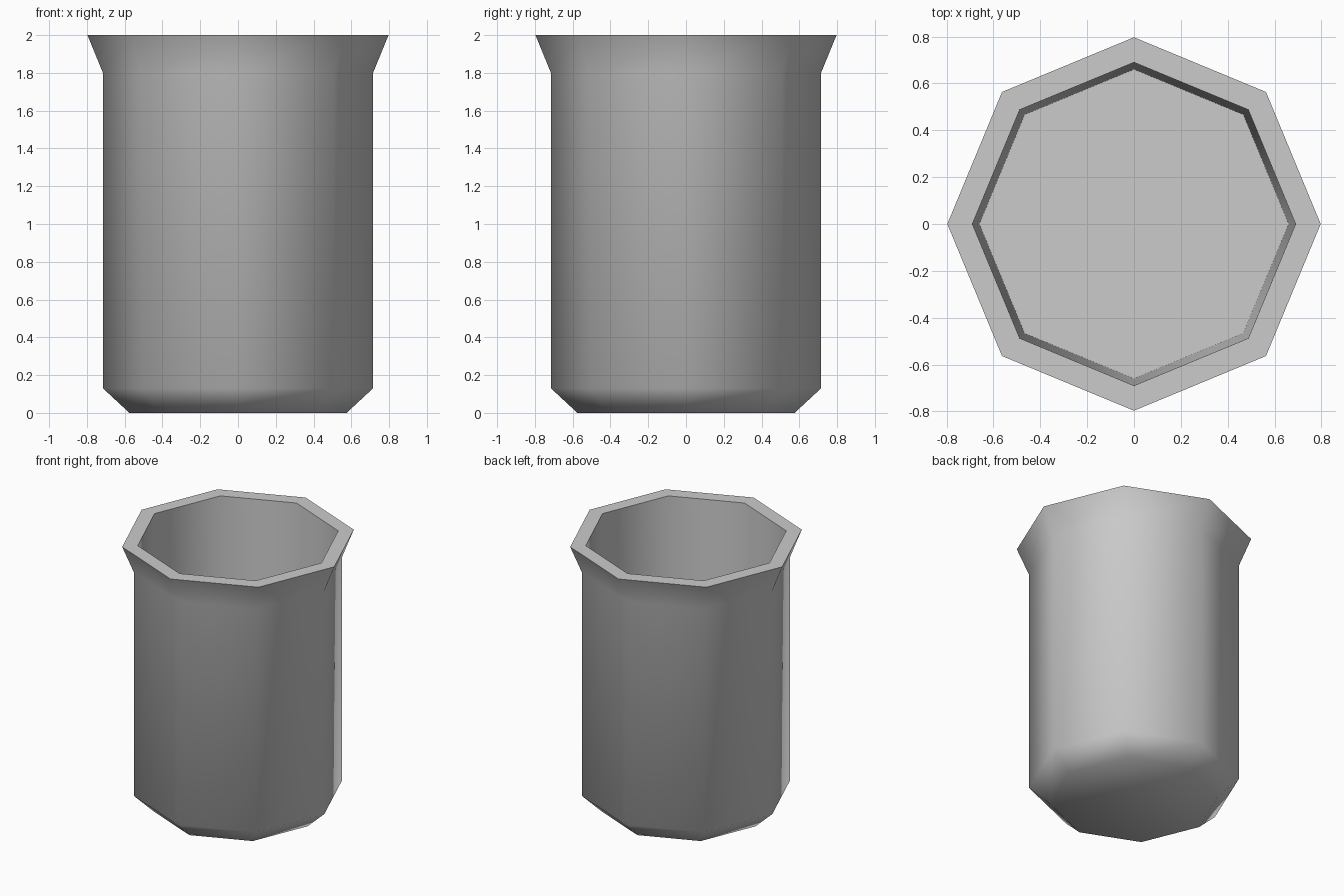
import bpy
import bmesh
import math

default_cube = bpy.data.objects.get("Cube")
if default_cube:
    bpy.data.objects.remove(default_cube, do_unlink=True)

SIDES = 8

# Single grey material
grey = bpy.data.materials.new("light_grey")
grey.use_nodes = True
colour = (0.6, 0.6, 0.6, 1)
grey.diffuse_color = colour
grey.node_tree.nodes["Principled BSDF"].inputs["Base Color"].default_value = colour

# Cup profile (radius, height): base, chamfer, wall, flared lip, inner wall, floor
profile = [(0.575, 0), (0.715, 0.13), (0.715, 1.8), (0.797, 2),
           (0.69, 2), (0.66, 0.13)]

bm = bmesh.new()
rings = []
for radius, z in profile:
    angles = [math.tau * i / SIDES for i in range(SIDES)]
    rings.append([bm.verts.new((radius * math.cos(a), radius * math.sin(a), z))
                  for a in angles])

# Walls between neighbouring rings
for low, high in zip(rings, rings[1:]):
    for i in range(SIDES):
        j = (i + 1) % SIDES
        bm.faces.new((low[i], low[j], high[j], high[i]))

# Underside and inner floor
bm.faces.new(rings[0][::-1])
bm.faces.new(rings[-1])
bmesh.ops.recalc_face_normals(bm, faces=bm.faces)

mesh = bpy.data.meshes.new("cup")
bm.to_mesh(mesh)
bm.free()
mesh.materials.append(grey)
cup = bpy.data.objects.new("cup", mesh)
bpy.context.collection.objects.link(cup)

# Smooth walls, crisp lip edges
bpy.ops.object.select_all(action="DESELECT")
cup.select_set(True)
bpy.context.view_layer.objects.active = cup
bpy.ops.object.shade_smooth_by_angle(angle=math.radians(60))
